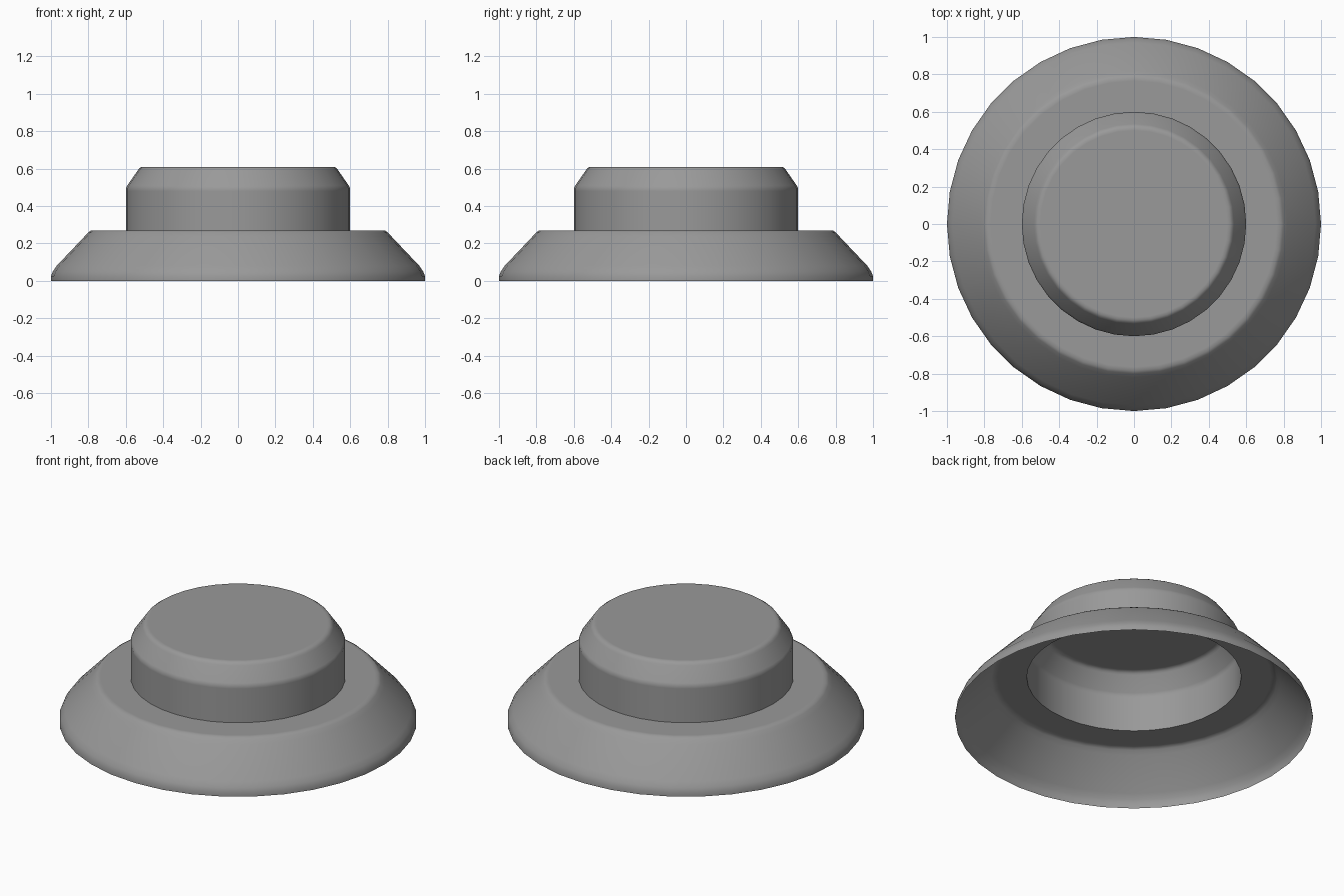
import bpy, bmesh
from math import cos, sin, tau, radians

if "Cube" in bpy.data.objects:
    bpy.data.objects.remove(bpy.data.objects["Cube"])

SIDES = 36
grey = bpy.data.materials.new("dark_grey")
grey.diffuse_color = (0.32, 0.32, 0.32, 1)
grey.use_nodes = True
grey.node_tree.nodes["Principled BSDF"].inputs["Base Color"].default_value = grey.diffuse_color


def revolve(name, profile, capped=False):
    """Turn an (r, z) profile, listed bottom to top, into a thin open shell."""
    bm = bmesh.new()
    rings = [[bm.verts.new((r * cos(tau * i / SIDES), r * sin(tau * i / SIDES), z))
              for i in range(SIDES)] for r, z in profile]
    for low, high in zip(rings, rings[1:]):
        for i in range(SIDES):
            j = (i + 1) % SIDES
            bm.faces.new((low[i], low[j], high[j], high[i]))
    if capped:
        bm.faces.new(rings[-1])
    mesh = bpy.data.meshes.new(name)
    bm.to_mesh(mesh)
    bm.free()
    mesh.materials.append(grey)
    obj = bpy.data.objects.new(name, mesh)
    bpy.context.collection.objects.link(obj)
    bpy.ops.object.select_all(action='DESELECT')
    obj.select_set(True)
    bpy.context.view_layer.objects.active = obj
    bpy.ops.object.shade_smooth_by_angle(angle=radians(40))
    return obj


# Flared base skirt, hollow underneath, with a softened edge to its flat shoulder
revolve("base_skirt", [(1.0, 0), (1.0, 0.025), (0.99, 0.05), (0.97, 0.08),
                       (0.82, 0.238), (0.80, 0.26), (0.785, 0.27),
                       (0.765, 0.27), (0.60, 0.27)])

# Raised cap, open from below: wall, chamfered rim with soft edges, closed top
revolve("raised_cap", [(0.60, 0.27), (0.60, 0.48), (0.60, 0.495), (0.592, 0.51),
                       (0.535, 0.592), (0.529, 0.601), (0.515, 0.61),
                       (0.50, 0.61)], capped=True)
